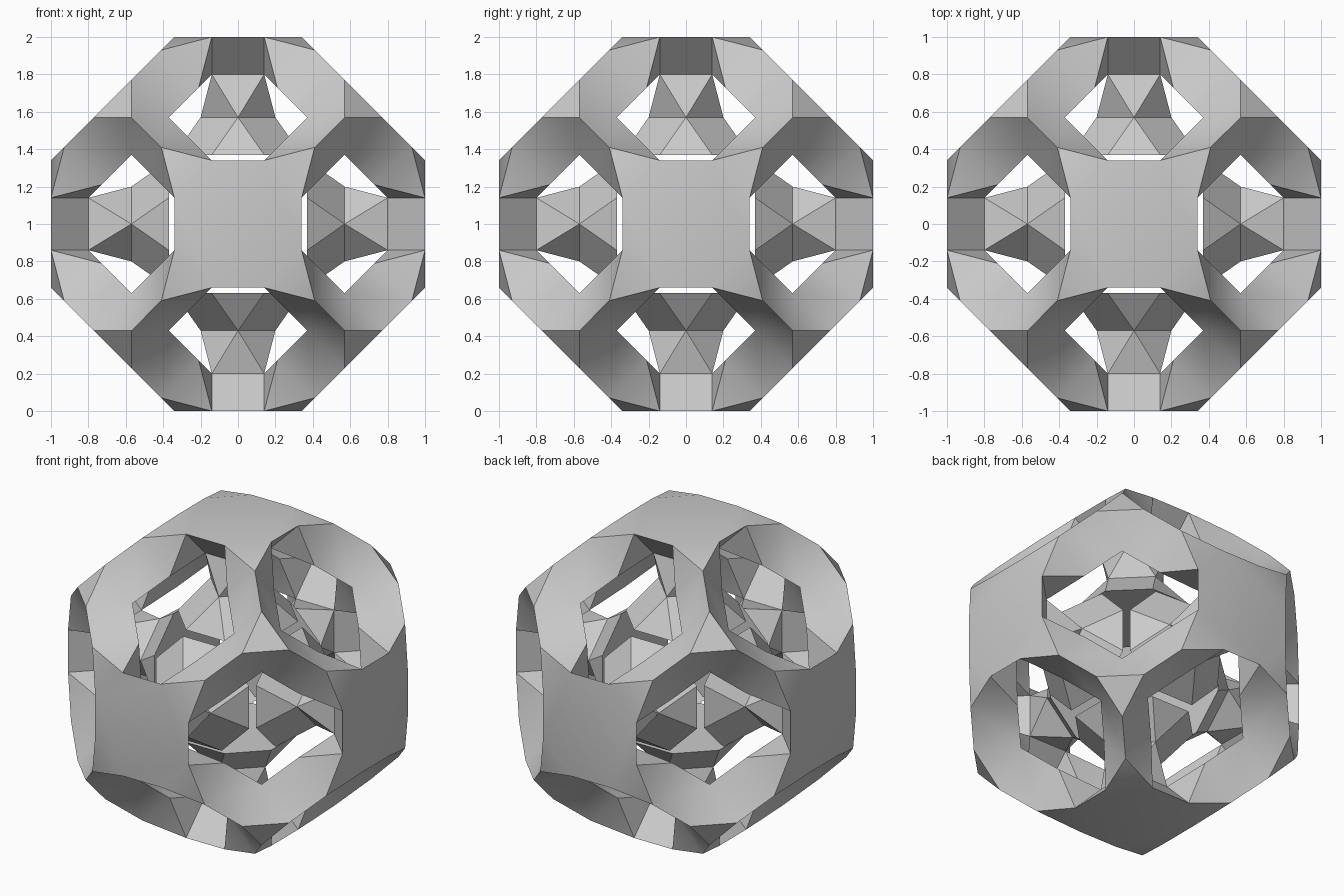
import bpy, bmesh, math
from itertools import permutations, product
from mathutils import Vector

cube = bpy.data.objects.get("Cube")
if cube:
    bpy.data.objects.remove(cube, do_unlink=True)


def swap(p):
    return (p[1], p[0], p[2])


def flip(p):
    return (-p[0], p[1], p[2])


def cycle(p):
    return [(p[0], p[1], p[2]), (p[1], p[2], p[0]), (p[2], p[0], p[1])]


def octagon(p):
    """Full ring around z through a point of the first eighth."""
    x, y, z = p
    quarter = [(y, x), (x, y)]
    ring = []
    for _ in range(4):
        ring += [(a, b, z) for a, b in quarter]
        quarter = [(-b, a) for a, b in quarter]
    return ring


# Key points of one eighth of the top side
rim = (0.14, 0.34, 1.0)
crest = (0.41, 0.41, 0.93)
corner = (0.57, 0.57, 0.77)
neck = (0.14, 0.14, 0.80)
beam = (0.21, 0.41, 0.73)
elbow = (0.37, 0.57, 0.57)
waist = (0.0, 0.20, 0.57)
foot = (0.14, 0.34, 0.37)
corner_side = (corner[0], corner[2], corner[1])

# Each part is a few face patterns, repeated by the cube's symmetry
parts = {
    "plate": [octagon(rim), [rim, crest, swap(rim)]],
    "opening_wall": [
        [rim, flip(rim), flip(neck), neck],
        [rim, beam, neck],
        [rim, crest, beam],
        [crest, corner, elbow, beam],
        [corner, corner_side, elbow],
    ],
    "corner": [cycle(corner)],
    "inner_frame": [
        [neck, beam, swap(beam)],
        [beam, swap(beam), swap(elbow), elbow],
        cycle(elbow),
    ],
    "inner_stud": [
        [neck, flip(neck), waist],
        [neck, waist, swap(waist)],
        [waist, foot, flip(foot)],
        [waist, swap(waist), swap(foot), foot],
        octagon(foot),
    ],
}

bm = bmesh.new()
verts, done = {}, set()


def vert(p):
    key = tuple(round(c, 4) + 0.0 for c in p)
    if key not in verts:
        verts[key] = bm.verts.new(Vector(key) + Vector((0, 0, 1)))
    return verts[key]


for patterns in parts.values():
    for pattern in patterns:
        for order in permutations(range(3)):
            for sign in product((1, -1), repeat=3):
                ring = [vert([p[a] * s for a, s in zip(order, sign)]) for p in pattern]
                key = frozenset(ring)
                if key not in done:
                    done.add(key)
                    bm.faces.new(ring)

bmesh.ops.recalc_face_normals(bm, faces=bm.faces[:])
mesh = bpy.data.meshes.new("openwork_block")
bm.to_mesh(mesh)
bm.free()

# Single plain grey
grey = bpy.data.materials.new("plain_grey")
grey.use_nodes = True
colour = (0.6, 0.6, 0.6, 1)
grey.diffuse_color = colour
grey.node_tree.nodes["Principled BSDF"].inputs["Base Color"].default_value = colour
mesh.materials.append(grey)

block = bpy.data.objects.new("openwork_block", mesh)
bpy.context.collection.objects.link(block)
bpy.ops.object.select_all(action="DESELECT")
block.select_set(True)
bpy.context.view_layer.objects.active = block
bpy.ops.object.shade_smooth_by_angle(angle=math.radians(30))
